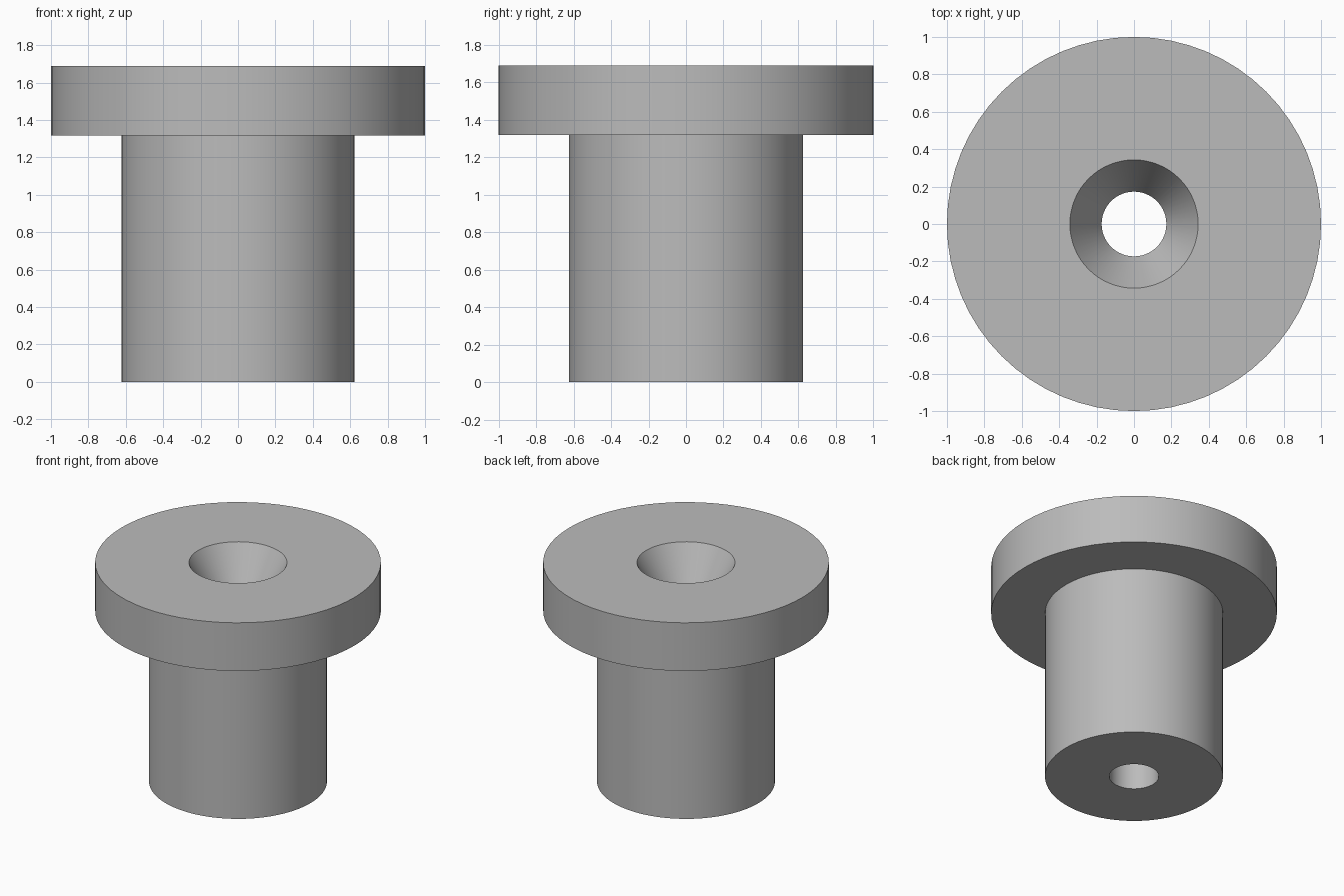
import bpy, bmesh
from math import cos, sin, tau, radians

cube = bpy.data.objects.get("Cube")
if cube:
    bpy.data.objects.remove(cube, do_unlink=True)

SEGMENTS = 64

# Plain grey metal
metal = bpy.data.materials.new("grey metal")
metal.use_nodes = True
grey = (0.5, 0.5, 0.5, 1.0)
metal.diffuse_color = grey
metal.node_tree.nodes["Principled BSDF"].inputs["Base Color"].default_value = grey


def lathe(name, profile):
    """Spin a closed (radius, height) profile around z."""
    bm = bmesh.new()
    rings = [[bm.verts.new((r * cos(tau * i / SEGMENTS), r * sin(tau * i / SEGMENTS), z))
              for i in range(SEGMENTS)] for r, z in profile]
    for k, ring in enumerate(rings):
        upper = rings[(k + 1) % len(rings)]
        for i in range(SEGMENTS):
            j = (i + 1) % SEGMENTS
            bm.faces.new((ring[i], ring[j], upper[j], upper[i]))
    bmesh.ops.recalc_face_normals(bm, faces=bm.faces[:])
    mesh = bpy.data.meshes.new(name)
    bm.to_mesh(mesh)
    bm.free()
    obj = bpy.data.objects.new(name, mesh)
    bpy.context.collection.objects.link(obj)
    mesh.materials.append(metal)
    bpy.ops.object.select_all(action="DESELECT")
    obj.select_set(True)
    bpy.context.view_layer.objects.active = obj
    bpy.ops.object.shade_smooth_by_angle(angle=radians(25))
    return obj


# Sleeve, flange and countersunk bore in one turned part
bore, sink, sleeve, flange = 0.173, 0.343, 0.623, 1.0
shoulder, top, sink_depth = 1.318, 1.69, 0.3
lathe("flanged_bushing", [
    (bore, 0), (sleeve, 0), (sleeve, shoulder), (flange, shoulder),
    (flange, top), (sink, top), (bore, top - sink_depth),
])
